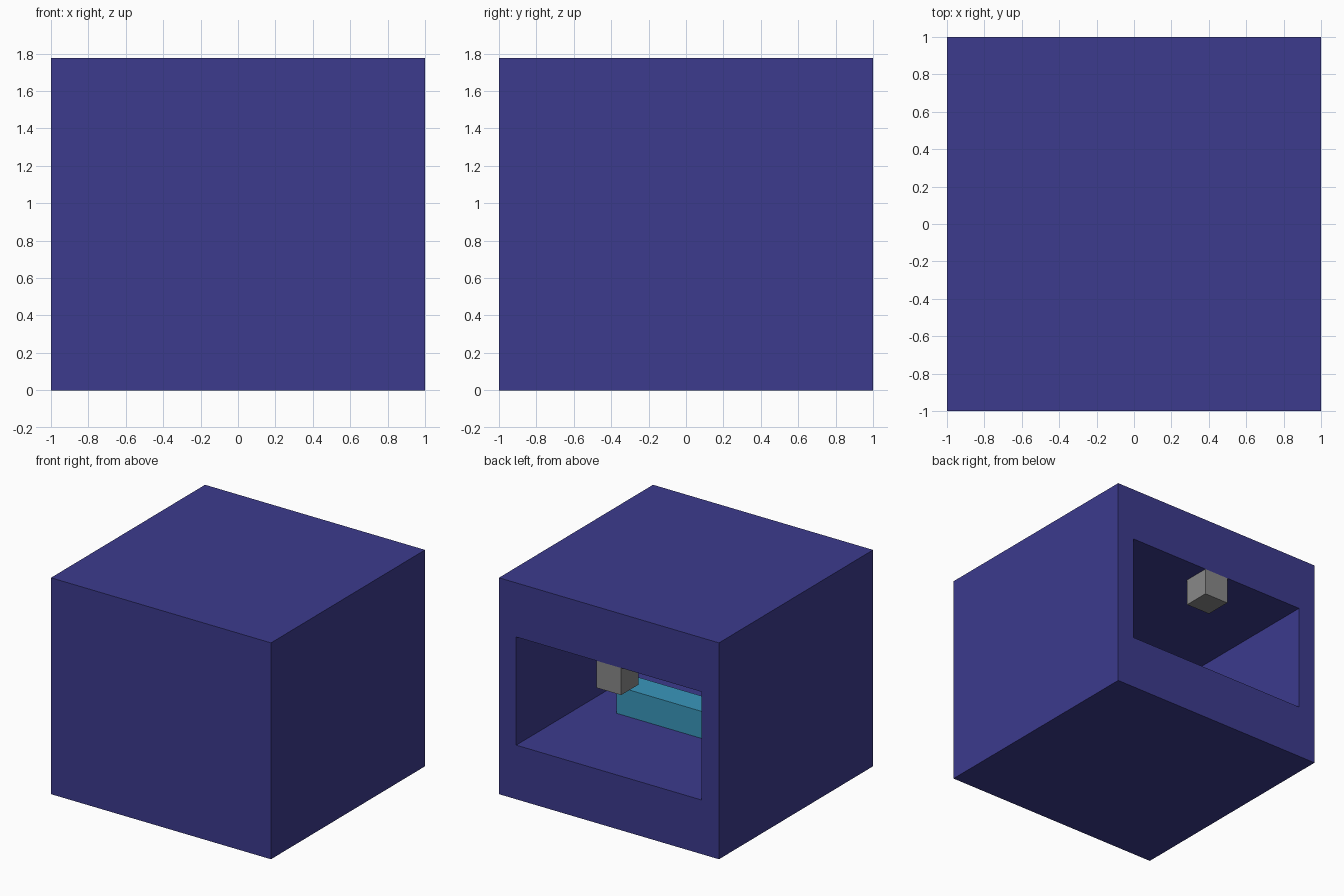
import bpy
import bmesh
from mathutils import Vector

default = bpy.data.objects.get("Cube")
if default:
    bpy.data.objects.remove(default, do_unlink=True)

U = 2 / 9  # one block of the building grid


def make_material(name, color):
    mat = bpy.data.materials.new(name)
    mat.use_nodes = True
    mat.diffuse_color = (*color, 1)
    mat.node_tree.nodes["Principled BSDF"].inputs["Base Color"].default_value = (*color, 1)
    return mat


def box(name, center, size, mat, edit=None):
    """Box given in grid blocks; edit may reshape its bmesh."""
    bm = bmesh.new()
    bmesh.ops.create_cube(bm, size=1)
    bmesh.ops.scale(bm, vec=Vector(size) * U, verts=bm.verts)
    bmesh.ops.translate(bm, vec=Vector(center) * U, verts=bm.verts)
    if edit:
        edit(bm)
    bmesh.ops.recalc_face_normals(bm, faces=bm.faces)
    mesh = bpy.data.meshes.new(name)
    bm.to_mesh(mesh)
    bm.free()
    mesh.materials.append(mat)
    obj = bpy.data.objects.new(name, mesh)
    bpy.context.collection.objects.link(obj)
    return obj


def carve_room(bm):
    """Frame the back face, then push its middle in to form the room."""
    back = max(bm.faces, key=lambda f: f.calc_center_median().y)
    bmesh.ops.inset_individual(bm, faces=[back], thickness=U)
    for v in back.verts:
        v.co.z = (2 if v.co.z < 4 * U else 6) * U
    inner = bmesh.ops.extrude_discrete_faces(bm, faces=[back])["faces"][0]
    bmesh.ops.translate(bm, vec=(0, -8 * U, 0), verts=inner.verts)


indigo = make_material("indigo", (0.045, 0.043, 0.27))
light_blue = make_material("light blue", (0.042, 0.31, 0.50))
grey = make_material("grey", (0.25, 0.25, 0.25))

# Hollow block with a room open at the back
box("shell", (0, 0, 4), (9, 9, 8), indigo, carve_room)

# Long low bench on the room floor
box("bench", (0, 0, 2.5), (5, 1, 1), light_blue)

# Small block hanging from the ceiling at the opening
box("ceiling_block", (0, 4, 5.5), (1, 1, 1), grey)
